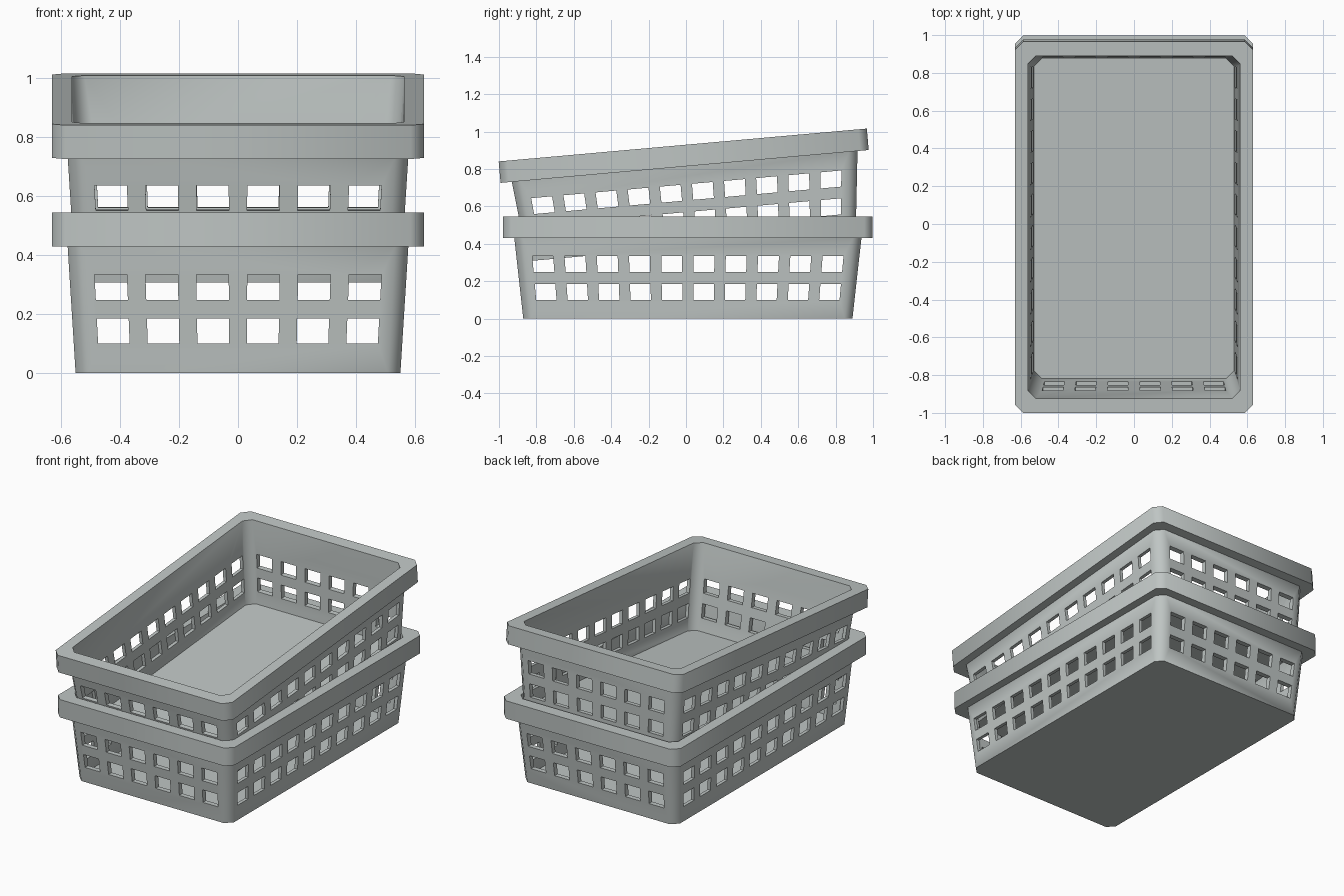
import bpy, bmesh, math
from mathutils import Vector

if "Cube" in bpy.data.objects:
    bpy.data.objects.remove(bpy.data.objects["Cube"])

plastic = bpy.data.materials.new("grey_plastic")
plastic.diffuse_color = (0.52, 0.56, 0.55, 1)
plastic.use_nodes = True
plastic.node_tree.nodes["Principled BSDF"].inputs["Base Color"].default_value = plastic.diffuse_color

# Profile rings: half x, half y, z, corner chamfer (outside, over the rim, inside)
RINGS = [(0.55, 0.88, 0.0, 0.042), (0.577, 0.928, 0.43, 0.045),
         (0.63, 0.988, 0.43, 0.045), (0.63, 0.988, 0.545, 0.045),
         (0.562, 0.91, 0.545, 0.042), (0.53, 0.85, 0.02, 0.042)]


def ring_points(hx, hy, z, c):
    return [(hx, -hy + c, z), (hx, hy - c, z), (hx - c, hy, z), (-hx + c, hy, z),
            (-hx, hy - c, z), (-hx, -hy + c, z), (-hx + c, -hy, z), (hx - c, -hy, z)]


def make_object(name, bm):
    bmesh.ops.recalc_face_normals(bm, faces=bm.faces)
    me = bpy.data.meshes.new(name)
    bm.to_mesh(me)
    bm.free()
    me.materials.append(plastic)
    ob = bpy.data.objects.new(name, me)
    bpy.context.collection.objects.link(ob)
    return ob


def basket_shell():
    bm = bmesh.new()
    rings = [[bm.verts.new(p) for p in ring_points(*r)] for r in RINGS]
    for a, b in zip(rings, rings[1:]):
        for i in range(8):
            j = (i + 1) % 8
            bm.faces.new((a[i], a[j], b[j], b[i]))
    bm.faces.new(rings[0])
    bm.faces.new(rings[-1])
    return make_object("basket_shell", bm)


# Short tapered boxes that punch the window grid through each wall
def window_cutters():
    bm = bmesh.new()
    for zc in (0.143, 0.291):
        for axis, count, wall, w in ((0, 6, 0.89, 0.108), (1, 10, 0.555, 0.11)):
            for side in (-1, 1):
                for k in range(count):
                    mid = (k - (count - 1) / 2) * 0.17
                    vs = bmesh.ops.create_cube(bm, size=1)["verts"]
                    for v in vs:
                        z = zc + v.co.z * 0.086
                        along = (mid + v.co.x * w) * (1 + 0.11 * (z - 0.2))
                        out = side * (wall + v.co.y * 0.2)
                        v.co = Vector((along, out, z) if axis == 0 else (out, along, z))
    return make_object("window_cutters", bm)


shell, cutters = basket_shell(), window_cutters()
mod = shell.modifiers.new("windows", 'BOOLEAN')
mod.operation, mod.solver, mod.object = 'DIFFERENCE', 'EXACT', cutters
bpy.context.view_layer.update()
mesh = bpy.data.meshes.new_from_object(
    shell.evaluated_get(bpy.context.evaluated_depsgraph_get()))
for ob in (shell, cutters):
    bpy.data.objects.remove(ob, do_unlink=True)

# Lower basket stands flat, upper one is nested in it and tilted up at the back
for name, loc, tilt in (("lower_basket", (0, 0.01, 0), 0),
                        ("upper_basket", (0, 0.031, 0.385), 5.1)):
    ob = bpy.data.objects.new(name, mesh.copy())
    bpy.context.collection.objects.link(ob)
    ob.location = loc
    ob.rotation_euler.x = math.radians(tilt)
    bpy.ops.object.select_all(action='DESELECT')
    ob.select_set(True)
    bpy.context.view_layer.objects.active = ob
    bpy.ops.object.shade_smooth_by_angle(angle=math.radians(50))
